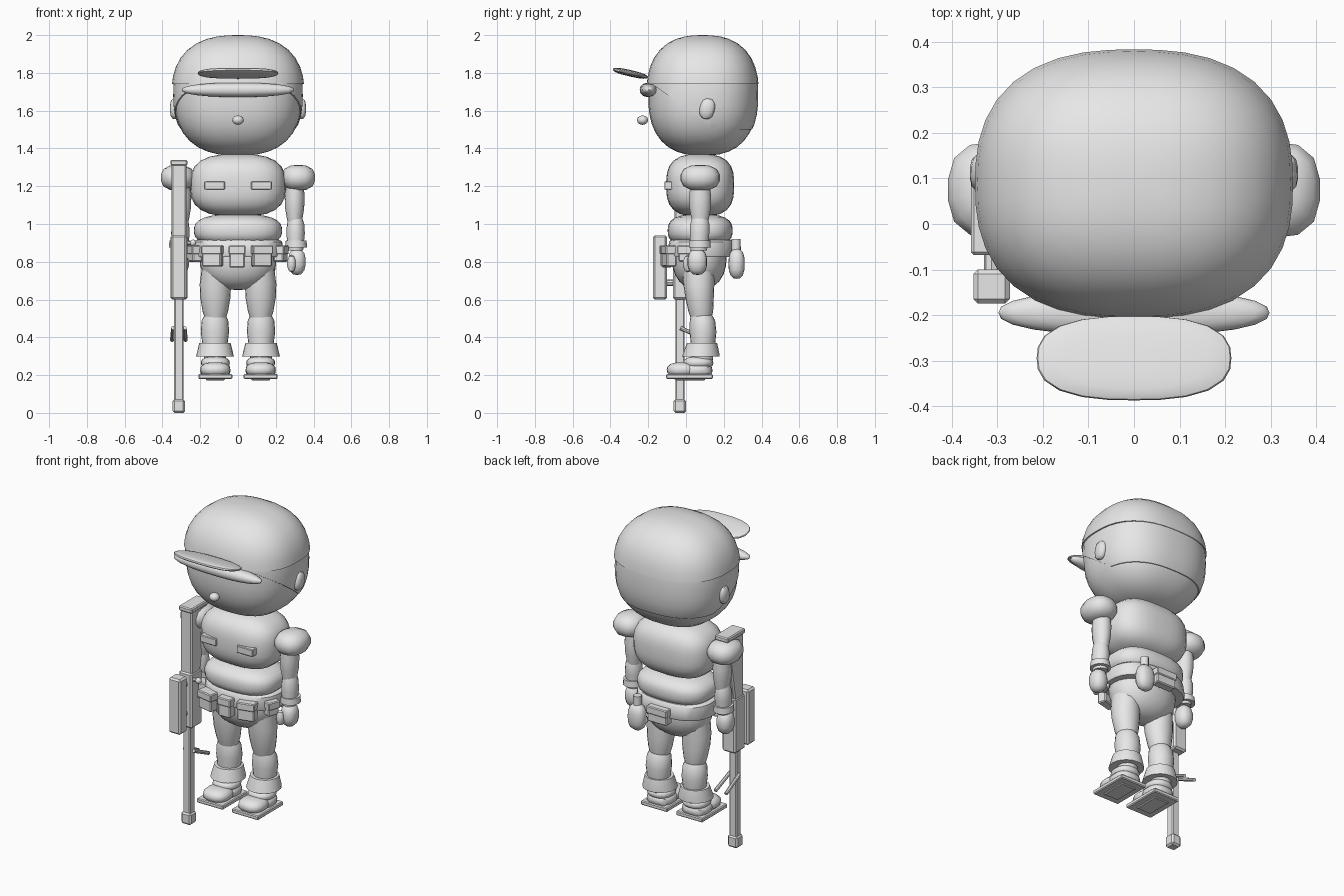
import bpy, bmesh, math
from mathutils import Vector, Matrix

cube = bpy.data.objects.get("Cube")
if cube:
    bpy.data.objects.remove(cube)

grey = bpy.data.materials.new("light_grey")
grey.use_nodes = True
grey.diffuse_color = (0.8, 0.8, 0.8, 1)
grey.node_tree.nodes["Principled BSDF"].inputs["Base Color"].default_value = (0.8, 0.8, 0.8, 1)


def finish(name, bm, angle=40):
    bmesh.ops.recalc_face_normals(bm, faces=bm.faces)
    mesh = bpy.data.meshes.new(name)
    bm.to_mesh(mesh)
    bm.free()
    mesh.materials.append(grey)
    ob = bpy.data.objects.new(name, mesh)
    bpy.context.collection.objects.link(ob)
    bpy.ops.object.select_all(action='DESELECT')
    ob.select_set(True)
    bpy.context.view_layer.objects.active = ob
    bpy.ops.object.shade_smooth_by_angle(angle=math.radians(angle))
    return ob


def blob(name, centre, half, power=2.0, seg=24, tilt=0, cuts=()):
    """Rounded-box ellipsoid; cuts are (point, normal) planes that trim it."""
    bm = bmesh.new()
    bmesh.ops.create_uvsphere(bm, u_segments=seg, v_segments=seg // 2, radius=1)
    rot = Matrix.Rotation(math.radians(tilt), 3, 'X')
    for v in bm.verts:
        length = sum(abs(c) ** power for c in v.co) ** (1 / power)
        scaled = Vector([c / length * h for c, h in zip(v.co, half)])
        v.co = rot @ scaled + Vector(centre)
    for point, normal in cuts:
        geom = bm.verts[:] + bm.edges[:] + bm.faces[:]
        bmesh.ops.bisect_plane(bm, geom=geom, plane_co=point, plane_no=normal, clear_outer=True)
        bmesh.ops.holes_fill(bm, edges=[e for e in bm.edges if e.is_boundary])
    return finish(name, bm)


def loft(name, x, rings, power=2.0, seg=20):
    """Stack of rounded rings given as (z, half x, half y, centre y)."""
    bm = bmesh.new()
    loops = []
    for z, rx, ry, y in rings:
        loop = []
        for i in range(seg):
            a = math.tau * i / seg
            c, s = math.cos(a), math.sin(a)
            k = (abs(c) ** power + abs(s) ** power) ** (-1 / power)
            loop.append(bm.verts.new((x + rx * c * k, y + ry * s * k, z)))
        loops.append(loop)
    for low, high in zip(loops, loops[1:]):
        for i in range(seg):
            j = (i + 1) % seg
            bm.faces.new((low[i], low[j], high[j], high[i]))
    bm.faces.new(loops[0])
    bm.faces.new(loops[-1])
    return finish(name, bm)


def box(name, xs, ys, zs, bevel=0.008, low_ys=None, turn=0):
    """Bevelled box between ranges; low_ys tapers its bottom, turn spins it about z."""
    bm = bmesh.new()
    bmesh.ops.create_cube(bm, size=1)
    for v in bm.verts:
        yr = low_ys if low_ys and v.co.z < 0 else ys
        v.co = (xs[v.co.x > 0], yr[v.co.y > 0], zs[v.co.z > 0])
    mid = Vector((sum(xs) / 2, sum(ys) / 2, 0))
    bmesh.ops.rotate(bm, verts=bm.verts, cent=mid, matrix=Matrix.Rotation(math.radians(turn), 3, 'Z'))
    if bevel:
        bmesh.ops.bevel(bm, geom=bm.edges[:], offset=bevel, segments=1, affect='EDGES')
    return finish(name, bm, 25)


def rod(name, start, end, radius):
    start, end = Vector(start), Vector(end)
    axis = end - start
    bm = bmesh.new()
    place = Matrix.Translation((start + end) / 2) @ axis.to_track_quat('Z', 'Y').to_matrix().to_4x4()
    bmesh.ops.create_cone(bm, cap_ends=True, segments=8, radius1=radius, radius2=radius,
                          depth=axis.length, matrix=place)
    return finish(name, bm)


# Head, hair and cap
middle = (0, 0.088, 1.68)
blob("head", middle, (0.337, 0.288, 0.318), 2.5, 40)
blob("hair", middle, (0.343, 0.294, 0.318), 2.5, 40,
     cuts=[((0, 0, 1.5), (0, 0, -1)), ((0, 0.16, 1.5), (0, -0.22, -0.31))])
blob("cap", middle, (0.352, 0.298, 0.32), 2.5, 40, cuts=[((0, 0, 1.74), (0, 0, -1))])
blob("cap_band", (0, -0.195, 1.71), (0.298, 0.05, 0.038), 2.3)
blob("cap_brim", (0, -0.295, 1.798), (0.214, 0.095, 0.017), 2.6, tilt=-13)
blob("nose", (0, -0.23, 1.55), (0.031, 0.03, 0.025), seg=12)

# Torso, belt and hips
blob("chest", (0, 0.075, 1.205), (0.252, 0.18, 0.165), 2.9, 32)
blob("belly", (0, 0.075, 0.965), (0.233, 0.172, 0.088), 2.7, 32)
blob("hips", (0, 0.07, 0.82), (0.205, 0.145, 0.17), 2.2)
loft("belt", 0, [(0.825, 0.238, 0.172, 0.08), (0.835, 0.244, 0.178, 0.08),
                 (0.905, 0.234, 0.17, 0.08), (0.915, 0.222, 0.16, 0.08)], 2.5, 28)
for side in ("right", "left"):
    s = 1 if side == "left" else -1
    box(side + "_chest_pocket", sorted((s * 0.07, s * 0.18)), (-0.115, -0.07), (1.182, 1.226), 0.004)

# Belt pouches with flaps
for name, x, y, w, low, turn in (("centre", -0.005, -0.105, 0.045, 0.77, 0),
                                ("front_right", -0.135, -0.1, 0.055, 0.775, -12),
                                ("front_left", 0.125, -0.09, 0.055, 0.775, 14),
                                ("side_right", -0.225, 0.0, 0.04, 0.8, -70),
                                ("side_left", 0.225, 0.0, 0.04, 0.8, 70),
                                ("back", 0, 0.255, 0.07, 0.79, 180)):
    box(name + "_pouch", (x - w + 0.004, x + w - 0.004), (y - 0.025, y + 0.03), (low, 0.87), 0.006, turn=turn)
    box(name + "_pouch_flap", (x - w, x + w), (y - 0.031, y + 0.036), (0.84, 0.886), 0.005, turn=turn)

# Canteen
blob("canteen", (0.145, 0.268, 0.79), (0.055, 0.043, 0.08), 2.6, 16)
loft("canteen_cap", 0.145, [(0.855, 0.024, 0.024, 0.265), (0.92, 0.024, 0.024, 0.265)], seg=10)

# Ears, arms and legs, once per side
for side in ("right", "left"):
    s = 1 if side == "left" else -1
    n = side + "_"
    blob(n + "ear", (s * 0.335, 0.112, 1.61), (0.026, 0.04, 0.055), 2.6, 14, tilt=-12)

    blob(n + "shoulder", (s * 0.32, 0.075, 1.245), (0.09, 0.105, 0.068), 2.6, 14)
    loft(n + "upper_arm", s * 0.3, [(1.24, 0.045, 0.05, 0.075), (1.14, 0.053, 0.06, 0.075),
                                    (1.08, 0.05, 0.057, 0.075), (1.01, 0.038, 0.044, 0.075)], seg=14)
    loft(n + "forearm", s * 0.305, [(1.03, 0.036, 0.042, 0.073), (1.0, 0.046, 0.052, 0.073),
                                    (0.95, 0.049, 0.053, 0.072), (0.86, 0.04, 0.044, 0.068)], seg=14)
    loft(n + "cuff", s * 0.308, [(0.875, 0.058, 0.06, 0.073), (0.912, 0.055, 0.057, 0.073)], seg=14)
    blob(n + "hand", (s * 0.312, 0.06, 0.8), (0.047, 0.052, 0.07), 2.5, 14)
    blob(n + "thumb", (s * 0.283, 0.01, 0.79), (0.024, 0.026, 0.046), 2.2, 10)

    loft(n + "thigh", s * 0.12, [(0.78, 0.07, 0.085, 0.065), (0.68, 0.083, 0.082, 0.068),
                                 (0.61, 0.08, 0.075, 0.072), (0.54, 0.068, 0.066, 0.078),
                                 (0.5, 0.056, 0.055, 0.08)])
    loft(n + "shin", s * 0.122, [(0.52, 0.055, 0.055, 0.082), (0.49, 0.07, 0.067, 0.087),
                                 (0.43, 0.075, 0.071, 0.09), (0.36, 0.066, 0.064, 0.09),
                                 (0.27, 0.055, 0.055, 0.085)])
    loft(n + "boot_cuff", s * 0.122, [(0.298, 0.1, 0.099, 0.078), (0.308, 0.098, 0.098, 0.08),
                                      (0.37, 0.083, 0.08, 0.085)])
    blob(n + "ankle_roll", (s * 0.12, 0.065, 0.265), (0.077, 0.08, 0.035), 2.4, 16)
    blob(n + "boot_heel", (s * 0.12, 0.06, 0.225), (0.08, 0.08, 0.04), 2.8, 16)
    blob(n + "boot_toe", (s * 0.12, -0.02, 0.228), (0.08, 0.082, 0.04), 2.6, 16)
    box(n + "sole", sorted((s * 0.03, s * 0.21)), (-0.105, 0.142), (0.18, 0.206), 0.005)
    box(n + "sole_tread", sorted((s * 0.07, s * 0.17)), (-0.06, 0.1), (0.172, 0.185), 0.004)

# Long rifle standing muzzle down beside the right arm
gx = -0.313
box("rifle_stock", (gx - 0.04, gx + 0.04), (-0.06, 0.095), (0.92, 1.32), 0.008, low_ys=(-0.06, 0.025))
box("rifle_butt_plate", (gx - 0.045, gx + 0.045), (-0.068, 0.105), (1.31, 1.34), 0.006)
box("rifle_receiver", (gx - 0.045, gx + 0.045), (-0.068, 0.035), (0.6, 0.94), 0.01)
box("rifle_barrel", (gx - 0.025, gx + 0.025), (-0.056, -0.008), (0.05, 0.62), 0.006)
box("rifle_muzzle", (gx - 0.033, gx + 0.033), (-0.065, 0.0), (0.0, 0.072), 0.01)
box("rifle_scope", (gx - 0.04, gx + 0.04), (-0.175, -0.1), (0.6, 0.94), 0.01)
for i, z in enumerate((0.69, 0.87)):
    rod("scope_mount_" + "ab"[i], (gx, -0.11, z), (gx, -0.06, z), 0.017)
rod("bolt_handle", (gx + 0.04, -0.045, 0.9), (-0.245, -0.045, 0.9), 0.011)
blob("bolt_knob", (-0.238, -0.045, 0.9), (0.018, 0.018, 0.018), seg=10)
for side, s in (("right", -1), ("left", 1)):
    rod("bipod_" + side, (gx + s * 0.03, -0.03, 0.45), (gx + s * 0.036, 0.11, 0.385), 0.011)
